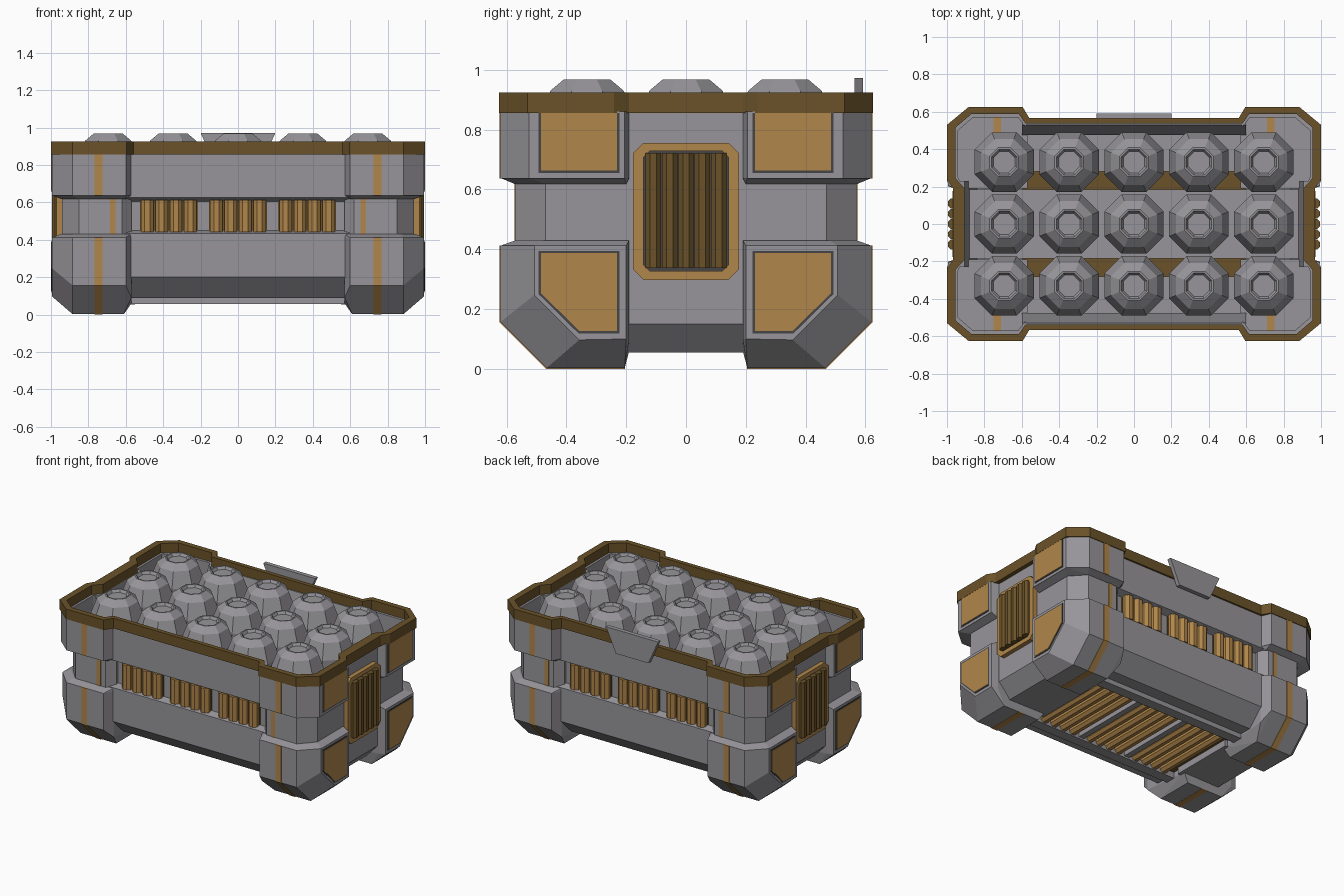
import bpy, bmesh, math
from mathutils import Matrix, Vector

if "Cube" in bpy.data.objects:
    bpy.data.objects.remove(bpy.data.objects["Cube"])


def material(name, rgb):
    m = bpy.data.materials.new(name)
    m.diffuse_color = (*rgb, 1)
    m.use_nodes = True
    m.node_tree.nodes["Principled BSDF"].inputs["Base Color"].default_value = m.diffuse_color
    return m


GREY = material("grey metal", (0.31, 0.3, 0.32))
DARK = material("dark grey", (0.06, 0.06, 0.065))
TAN = material("tan", (0.44, 0.24, 0.07))
BROWN = material("dark brown", (0.145, 0.085, 0.022))


def finish(bm, name, mat, mirror=""):
    """Mirror the mesh over the given axes and make it an object."""
    for axis in mirror:
        s = Vector((1, 1, 1))
        s["xyz".index(axis)] = -1
        new = bmesh.ops.duplicate(bm, geom=bm.verts[:] + bm.edges[:] + bm.faces[:])["geom"]
        bmesh.ops.scale(bm, vec=s, verts=[g for g in new if isinstance(g, bmesh.types.BMVert)])
    bmesh.ops.recalc_face_normals(bm, faces=bm.faces[:])
    me = bpy.data.meshes.new(name)
    bm.to_mesh(me)
    bm.free()
    me.materials.append(mat)
    bpy.context.collection.objects.link(bpy.data.objects.new(name, me))


def place(axis, p, t):
    return {"x": (t, *p), "y": (p[0], t, p[1]), "z": (*p, t)}[axis]


def prism(bm, poly, axis, a, b):
    lo, hi = ([bm.verts.new(place(axis, p, t)) for p in poly] for t in (a, b))
    n = len(poly)
    bm.faces.new(lo[::-1])
    bm.faces.new(hi)
    for i in range(n):
        j = (i + 1) % n
        bm.faces.new((lo[i], lo[j], hi[j], hi[i]))


def ring(bm, outer, inner, axis, a, b):
    n = len(outer)
    loops = [[bm.verts.new(place(axis, p, t)) for p in poly]
             for poly, t in ((outer, a), (outer, b), (inner, b), (inner, a))]
    for k in range(4):
        p, q = loops[k], loops[(k + 1) % 4]
        for i in range(n):
            j = (i + 1) % n
            bm.faces.new((p[i], p[j], q[j], q[i]))


def hull(bm, pts):
    vs = [bm.verts.new(p) for p in pts]
    r = bmesh.ops.convex_hull(bm, input=vs)
    junk = [g for g in r["geom_interior"] + r["geom_unused"] if isinstance(g, bmesh.types.BMVert)]
    bmesh.ops.delete(bm, geom=list(set(junk)), context="VERTS")
    bmesh.ops.dissolve_limit(bm, angle_limit=0.03, verts=bm.verts[:], edges=bm.edges[:])


def rod(bm, loc, r, length, axis="z"):
    rot = Matrix.Rotation(math.pi / 2, 4, "X") if axis == "y" else Matrix()
    spin = Matrix.Rotation(math.pi / 8, 4, "Z")
    bmesh.ops.create_cone(bm, cap_ends=True, segments=8, radius1=r, radius2=r,
                          depth=length, matrix=Matrix.Translation(loc) @ rot @ spin)


def box(bm, x0, x1, y0, y1, z0, z1):
    prism(bm, [(x0, y0), (x1, y0), (x1, y1), (x0, y1)], "z", z0, z1)


def quarters(q):
    """Closed outline from its first-quadrant points, ordered from +y to +x."""
    return (q + [(x, -y) for x, y in q[::-1]] + [(-x, -y) for x, y in q]
            + [(-x, y) for x, y in q[::-1]])


def chamfered(w, z0, z1, c):
    return [(-w + c, z0), (w - c, z0), (w, z0 + c), (w, z1 - c),
            (w - c, z1), (-w + c, z1), (-w, z1 - c), (-w, z0 + c)]


# Long walls with a recessed band and a sloped skirt
bm = bmesh.new()
prism(bm, [(.555, .86), (.555, .625), (.505, .605), (.505, .45), (.555, .435), (.555, .2),
           (.445, .09), (.3, .09), (.3, .13), (.42, .14), (.475, .22), (.475, .63), (.53, .86)],
      "x", -.6, .6)
finish(bm, "long_wall", GREY, "y")

# Short end walls
bm = bmesh.new()
prism(bm, [(.94, .86), (.94, .15), (.85, .055), (.55, .055), (.55, .12), (.84, .12),
           (.88, .2), (.88, .6), (.905, .86)], "y", -.23, .23)
finish(bm, "end_wall", GREY, "x")

# Lower corner blocks with faceted feet
bm = bmesh.new()
hull(bm, [(.994, .2, .1), (.994, .357, .097), (.994, .507, .247), (.994, .507, .412), (.994, .2, .412),
          (.885, .62, .157), (.885, .62, .412), (.6, .62, .157), (.6, .62, .412),
          (.57, .55, .09), (.57, .55, .412), (.57, .19, .06), (.57, .19, .43), (.57, .54, .43),
          (.95, .19, .43), (.95, .48, .43), (.865, .57, .43), (.61, .57, .43), (.95, .19, .1),
          (.885, .205, .003), (.885, .466, .003), (.61, .466, .003), (.61, .205, .003)])
finish(bm, "corner_foot", GREY, "xy")

# Recessed corner waist and the sloped ledge above it
bm = bmesh.new()
prism(bm, [(.57, .19), (.94, .19), (.94, .47), (.85, .57), (.62, .57), (.57, .52)], "z", .42, .625)
finish(bm, "corner_waist", GREY, "xy")
bm = bmesh.new()
hull(bm, [(x, y, .618) for x, y in [(.58, .2), (.945, .2), (.945, .47), (.855, .572), (.6, .572)]]
     + [(x, y, .638) for x, y in [(.57, .19), (.95, .19), (.994, .205), (.994, .525), (.885, .62), (.6, .62), (.57, .55)]])
finish(bm, "corner_ledge", GREY, "xy")

# Upper corner shells
bm = bmesh.new()
prism(bm, [(.57, .55), (.6, .62), (.885, .62), (.994, .525), (.994, .205), (.94, .19),
           (.915, .19), (.94, .25), (.94, .5), (.86, .57), (.62, .57), (.58, .52)], "z", .636, .86)
finish(bm, "upper_corner", GREY, "xy")

# Brown top rim
bm = bmesh.new()
outer = quarters([(.56, .567), (.595, .625), (.885, .625), (1, .53), (1, .24), (.968, .19)])
inner = quarters([(.58, .537), (.615, .587), (.87, .587), (.955, .515), (.955, .245), (.905, .19)])
ring(bm, outer, inner, "z", .855, .925)
finish(bm, "top_rim", BROWN)

# End panels: dark border plate with a tan plate on it
upper = [(.23, .663), (.485, .663), (.485, .855), (.23, .855)]
lower = [(.23, .127), (.357, .127), (.485, .253), (.485, .387), (.23, .387)]
bm = bmesh.new()
prism(bm, [(.222, .655), (.493, .655), (.493, .855), (.222, .855)], "x", .99, .9965)
prism(bm, [(.222, .119), (.36, .119), (.493, .25), (.493, .395), (.222, .395)], "x", .99, .9965)
finish(bm, "panel_border", DARK, "xy")
bm = bmesh.new()
for p in (upper, lower):
    prism(bm, p, "x", .99, .999)
finish(bm, "end_panel", TAN, "xy")

# Tan bands on the corners, running under the feet and inside the corners
bm = bmesh.new()
box(bm, .725, .768, .61, .624, .637, .856)
prism(bm, [(.6, .413), (.624, .413), (.624, .156), (.468, 0), (.204, 0), (.204, .03),
           (.45, .03), (.6, .18)], "x", .725, .768)
box(bm, .655, .685, .56, .574, .43, .62)
box(bm, .71, .75, .48, .571, .63, .643)
finish(bm, "corner_band", TAN, "xy")

# End vents: tan frame, dark backing, brown bars
bm = bmesh.new()
ring(bm, chamfered(.177, .298, .756, .035), chamfered(.142, .328, .728, .02), "x", .93, .97)
finish(bm, "vent_frame", TAN, "x")
bm = bmesh.new()
prism(bm, chamfered(.145, .325, .73, .02), "x", .93, .945)
finish(bm, "vent_backing", DARK, "x")
bm = bmesh.new()
for i in range(5):
    rod(bm, (.969, (i - 2) * .055, .53), .028, .385)
finish(bm, "vent_bar", BROWN, "x")

# Side ribs in three groups, with brown backing
bm, back = bmesh.new(), bmesh.new()
for g in (-.37, 0, .37):
    box(back, g - .155, g + .155, .5, .512, .452, .603)
    for i in range(4):
        rod(bm, (g + (i - 1.5) * .077, .518, .528), .036, .17)
finish(bm, "side_rib", TAN, "y")
finish(back, "rib_backing", BROWN, "y")

# Floor with a frame and ribs across the underside
bm = bmesh.new()
box(bm, -.57, .57, .29, .36, .058, .12)
finish(bm, "floor_frame", GREY, "y")
bm = bmesh.new()
box(bm, -.6, .6, -.3, .3, .1, .125)
finish(bm, "floor", BROWN)
bm, bars = bmesh.new(), bmesh.new()
for g in (-.37, 0, .37):
    for i in range(4):
        rod(bm, (g + (i - 1.5) * .077, 0, .095), .032, .58, "y")
for x in (-.185, .185):
    box(bars, x - .02, x + .02, -.29, .29, .07, .12)
finish(bm, "floor_rib", TAN)
finish(bars, "floor_bar", GREY)

# Inner tray that holds the canisters, open along two slots
bm = bmesh.new()
box(bm, -.88, .88, -.185, .185, .56, .6)
for s in (-1, 1):
    box(bm, -.6, .6, min(s * .28, s * .5), max(s * .28, s * .5), .56, .6)
finish(bm, "inner_tray", GREY)

# Fifteen octagonal canisters with a dished cap
profile = [(.12, .2), (.172, .3), (.172, .825), (.133, .93), (.084, .968), (.074, .968), (.062, .95)]
bm = bmesh.new()
for cx in range(-2, 3):
    for cy in range(-1, 2):
        rings = [[bm.verts.new((cx * .347 + r * math.cos((k + .5) * math.pi / 4),
                                cy * .331 + r * math.sin((k + .5) * math.pi / 4), z))
                  for k in range(8)] for r, z in profile]
        for p, q in zip(rings, rings[1:]):
            for k in range(8):
                j = (k + 1) % 8
                bm.faces.new((p[k], p[j], q[j], q[k]))
        bm.faces.new(rings[0][::-1])
        bm.faces.new(rings[-1])
finish(bm, "canister", GREY)

# Tapered latch plate on the back
bm = bmesh.new()
prism(bm, [(-.2, .972), (.2, .972), (.125, .805), (-.125, .805)], "y", .563, .592)
finish(bm, "latch_plate", GREY)
